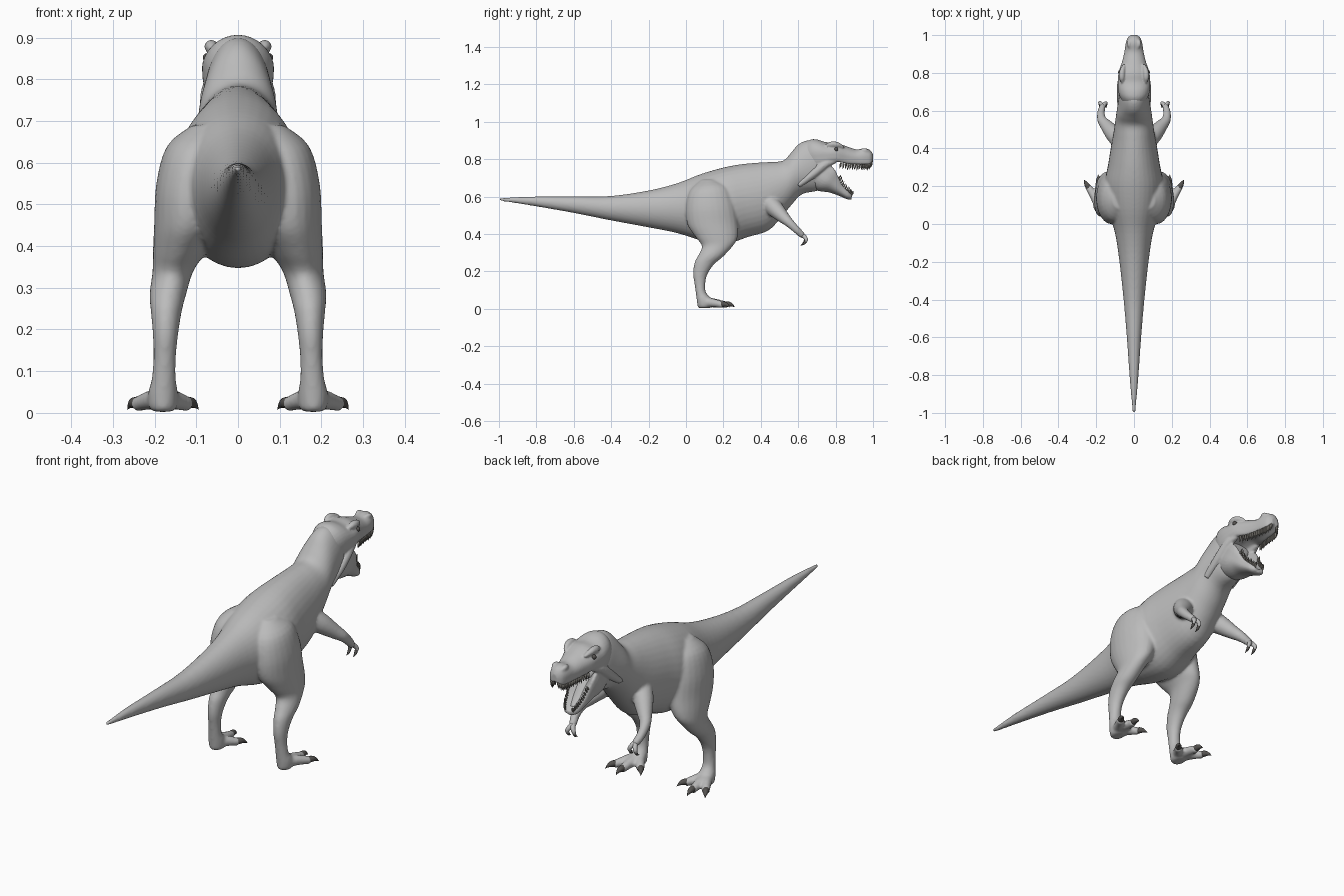
import bpy, bmesh, math
from mathutils import Vector


def material(name, rgb):
    m = bpy.data.materials.new(name)
    m.diffuse_color = (*rgb, 1)
    return m


SKIN = material("grey skin", (0.5, 0.5, 0.5))
CLAW = material("dark claw", (0.09, 0.085, 0.08))
TOOTH = material("tooth", (0.2, 0.19, 0.17))


def smooth_rows(rows, steps):
    """Catmull-Rom interpolation through rows of numbers."""
    out = []
    for i in range(len(rows) - 1):
        p0, p1 = rows[max(i - 1, 0)], rows[i]
        p2, p3 = rows[i + 1], rows[min(i + 2, len(rows) - 1)]
        for s in range(steps):
            t = s / steps
            out.append([b + 0.5 * t * (c - a + t * (2*a - 5*b + 4*c - d + t * (3*(b - c) + d - a)))
                        for a, b, c, d in zip(p0, p1, p2, p3)])
    return out + [list(rows[-1])]


def skin_rings(bm, rings):
    loops = [[bm.verts.new(p) for p in r] for r in rings]
    n = len(loops[0])
    for a, b in zip(loops, loops[1:]):
        for i in range(n):
            bm.faces.new((a[i], a[(i + 1) % n], b[(i + 1) % n], b[i]))
    bm.faces.new(loops[0][::-1])
    bm.faces.new(loops[-1])


def loft(bm, rows, side=1, sides=24, steps=4, groove=0.0):
    """Rows are (ya, za, yb, zb, x centre, half width): an oval between a and b."""
    rings = []
    for ya, za, yb, zb, xc, hw in smooth_rows(rows, steps):
        ring = []
        for i in range(sides):
            a = 2 * math.pi * i / sides
            t = math.cos(a)
            if t > 0 and groove:        # trough on the b side
                t = groove * 4 * t * (1 - t) + (1 - groove) * t
            k = (t + 1) / 2
            ring.append(Vector((side * (xc + hw * math.sin(a)), ya + (yb - ya) * k, za + (zb - za) * k)))
        rings.append(ring)
    skin_rings(bm, rings)


def tube(bm, pts, side=1, sides=12, steps=4):
    """Points are (x, y, z, radius)."""
    rows = smooth_rows(pts, steps)
    c = [Vector((side * r[0], r[1], r[2])) for r in rows]
    rings = []
    for i, r in enumerate(rows):
        d = (c[min(i + 1, len(c) - 1)] - c[max(i - 1, 0)]).normalized()
        ref = Vector((1, 0, 0)) if abs(d.x) < 0.8 else Vector((0, 0, 1))
        u = d.cross(ref).normalized()
        v = d.cross(u)
        rings.append([c[i] + max(r[3], 0.0006) * (u * math.cos(2 * math.pi * k / sides)
                      + v * math.sin(2 * math.pi * k / sides)) for k in range(sides)])
    skin_rings(bm, rings)


def finish(bm, name, mat, voxel=0, relax=4):
    bmesh.ops.recalc_face_normals(bm, faces=bm.faces)
    me = bpy.data.meshes.new(name)
    bm.to_mesh(me)
    bm.free()
    for p in me.polygons:
        p.use_smooth = True
    me.materials.append(mat)
    ob = bpy.data.objects.new(name, me)
    bpy.context.collection.objects.link(ob)
    if voxel:                           # fuse the overlapping lofts
        r = ob.modifiers.new("fuse", "REMESH")
        r.mode, r.voxel_size, r.use_smooth_shade = "VOXEL", voxel, True
        s = ob.modifiers.new("relax", "SMOOTH")
        s.factor, s.iterations = 0.5, relax
    return ob


def centred(rows):
    return [(a, b, c, d, 0, w) for a, b, c, d, w in rows]


# Tail, trunk and neck
bm = bmesh.new()
loft(bm, centred([
    (-1, .578, -1, .592, .007), (-.9, .563, -.9, .597, .016), (-.8, .547, -.8, .6, .024),
    (-.6, .512, -.6, .6, .038), (-.4, .472, -.4, .603, .055), (-.2, .435, -.2, .632, .077),
    (-.05, .405, -.05, .67, .1), (.1, .36, .08, .72, .14), (.22, .348, .2, .755, .155),
    (.33, .383, .3, .773, .137), (.44, .418, .4, .782, .12), (.51, .49, .46, .785, .108),
    (.56, .55, .52, .792, .1), (.62, .612, .56, .832, .093), (.70, .63, .6, .878, .083),
    (.74, .66, .65, .9, .075), (.77, .73, .71, .89, .06)]), sides=36)

# Legs, toes and arms
LEG = [(.08, .69, .17, .69, .07, .04), (.02, .63, .23, .65, .10, .07), (0, .54, .262, .56, .117, .079),
       (.008, .45, .277, .46, .122, .079), (.05, .385, .277, .39, .14, .064),
       (.085, .335, .258, .345, .156, .049), (.068, .29, .2, .28, .168, .044),
       (.047, .25, .148, .235, .172, .037), (.038, .19, .113, .18, .174, .03),
       (.046, .13, .103, .13, .176, .027), (.053, .08, .108, .085, .178, .029),
       (.058, .04, .14, .05, .18, .036), (.064, .008, .15, .02, .18, .034), (.08, .002, .13, .004, .18, .02)]
TOE_ENDS = [(.245, .2), (.187, .222), (.118, .175)]
ARM = [(.06, .43, .58, .05), (.105, .475, .535, .046), (.147, .522, .488, .033), (.17, .552, .46, .025),
       (.175, .588, .425, .02), (.169, .614, .4, .018), (.166, .627, .387, .015)]
for s in (-1, 1):
    loft(bm, LEG, s)
    for x, y in TOE_ENDS:
        tube(bm, [(.18, .095, .035, .03), ((.18 + x) / 2, (.1 + y) / 2, .03, .023), (x, y, .02, .017)], s)
    tube(bm, ARM, s, 16)
finish(bm, "body", SKIN, .007)

# Skull: rows run from crown to palate so that the palate is hollowed
SKULL = centred([
    (.615, .865, .66, .74, .055), (.66, .902, .70, .742, .077), (.70, .905, .735, .75, .085),
    (.75, .89, .77, .765, .086), (.80, .888, .81, .772, .081), (.86, .868, .86, .764, .063),
    (.91, .852, .91, .762, .051), (.955, .858, .955, .76, .044), (.985, .848, .985, .764, .034),
    (1.0, .825, 1.0, .78, .016)])
JAW = centred([
    (.63, .67, .75, .80, .07), (.70, .632, .80, .755, .077), (.765, .622, .818, .712, .066),
    (.82, .603, .838, .665, .052), (.862, .585, .868, .632, .041), (.885, .585, .888, .612, .026)])
bm = bmesh.new()
loft(bm, SKULL, groove=.5, sides=32)
loft(bm, JAW, groove=.75, sides=32)
for s in (-1, 1):
    # Brow ridge, nostril bump and cheek muscle
    tube(bm, [(.06, .745, .87, .006), (.064, .775, .878, .016), (.062, .81, .876, .015), (.052, .845, .862, .006)], s)
    tube(bm, [(.02, .93, .845, .006), (.026, .955, .846, .013), (.02, .98, .838, .006)], s)
    tube(bm, [(.07, .60, .66, .015), (.07, .68, .72, .022), (.066, .75, .775, .022), (.06, .80, .79, .012)], s)
finish(bm, "head", SKIN, .005, 3)

# Tongue
bm = bmesh.new()
loft(bm, centred([(.745, .69, .775, .725, .03), (.785, .655, .803, .69, .03),
                  (.825, .628, .836, .648, .024), (.858, .608, .864, .62, .012)]), sides=16)
finish(bm, "tongue", SKIN)

# Eyes
bm = bmesh.new()
for s in (-1, 1):
    tube(bm, [(.066, .802, .852, .011), (.08, .805, .852, .009), (.084, .806, .852, .002)], s, 12, 3)
finish(bm, "eyes", CLAW)

# Teeth along the upper and lower jaw rims
bm = bmesh.new()
upper = smooth_rows(SKULL[4:], 4)[2:-1]
lower = smooth_rows(JAW[2:], 4)[1:]
for s in (-1, 1):
    for i, r in enumerate(upper):
        x, y, z = r[5] * .84, r[2] - .004, r[3]
        tube(bm, [(x, y, z + .012, .0055), (x, y - .002, z - .006, .0045),
                  (x * .97, y - .006, z - .017 - .005 * (i % 2), 0)], s, 6, 1)
    for i, r in enumerate(lower):
        x, y, z = r[5] * .82, r[2], r[3]
        tube(bm, [(x, y - .008, z - .01, .005), (x, y + .003, z + .004, .004),
                  (x, y + .008, z + .014 + .004 * (i % 2), 0)], s, 6, 1)
finish(bm, "teeth", TOOTH)

# Fingers
FINGERS = [(.181, .148), (.643, .64)]
bm = bmesh.new()
for s in (-1, 1):
    for x, y in zip(*FINGERS):
        tube(bm, [(.166, .618, .396, .013), ((.166 + x) / 2, .634, .384, .011), (x, y, .37, .009), (x, y - .004, .358, .007)], s)
finish(bm, "fingers", SKIN)

# Finger claws and toe claws
bm = bmesh.new()
for s in (-1, 1):
    for x, y in zip(*FINGERS):
        tube(bm, [(x, y - .003, .362, .0075), (x, y - .012, .348, .006), (x, y - .03, .338, 0)], s)
    for x, y in TOE_ENDS:
        d = Vector((x - .18, y - .09)).normalized()
        tube(bm, [(x - d.x * .012, y - d.y * .012, .024, .015), (x + d.x * .01, y + d.y * .01, .024, .013),
                  (x + d.x * .026, y + d.y * .026, .018, .007), (x + d.x * .04, y + d.y * .04, .008, 0)], s)
finish(bm, "claws", CLAW)
